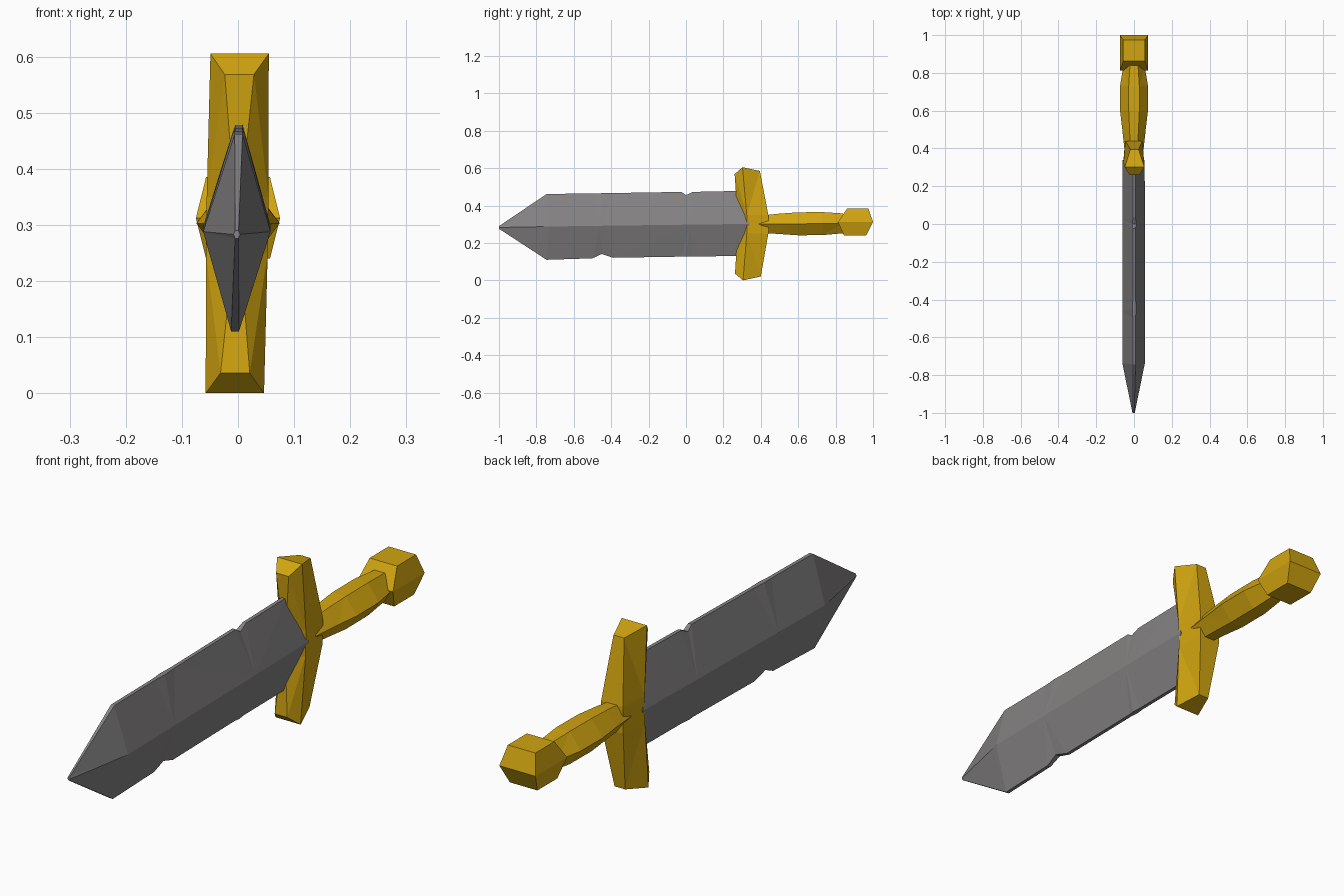
import bpy, bmesh


def material(name, rgb):
    m = bpy.data.materials.new(name)
    m.diffuse_color = (*rgb, 1)
    return m


gold = material("gold", (0.64, 0.375, 0.005))
steel = material("dark steel", (0.235, 0.225, 0.225))


def loft(name, rings, mat, lean=0.0):
    """Skin a list of equal-length point rings into a closed flat-shaded solid."""
    bm = bmesh.new()
    vs = [[bm.verts.new((x + lean * (z - 0.4), y, z)) for x, y, z in r] for r in rings]
    n = len(rings[0])
    for a, b in zip(vs, vs[1:]):
        for i in range(n):
            j = (i + 1) % n
            bm.faces.new((a[i], a[j], b[j], b[i]))
    bm.faces.new(vs[0])
    bm.faces.new(vs[-1])
    bmesh.ops.remove_doubles(bm, verts=bm.verts, dist=0.0005)
    bmesh.ops.triangulate(bm, faces=[f for f in bm.faces if len(f.verts) > 3])
    bmesh.ops.recalc_face_normals(bm, faces=bm.faces)
    me = bpy.data.meshes.new(name)
    bm.to_mesh(me)
    bm.free()
    me.materials.append(mat)
    ob = bpy.data.objects.new(name, me)
    bpy.context.collection.objects.link(ob)
    return ob


# Blade: edge y, ridge y, top z, ridge z, bottom z, ridge half width, edge half width
blade = [
    (-1.0, -1.0, 0.290, 0.283, 0.276, 0.006, 0.003),
    (-0.745, -0.735, 0.462, 0.288, 0.110, 0.060, 0.007),
    (-0.50, -0.46, 0.465, 0.292, 0.118, 0.060, 0.007),
    (-0.45, -0.46, 0.466, 0.292, 0.141, 0.060, 0.010),
    (-0.39, -0.46, 0.467, 0.292, 0.121, 0.060, 0.007),
    (-0.025, 0.02, 0.473, 0.298, 0.127, 0.060, 0.007),
    (0.0, 0.02, 0.456, 0.298, 0.127, 0.060, 0.010),
    (0.035, 0.02, 0.473, 0.298, 0.128, 0.060, 0.007),
    (0.27, 0.34, 0.478, 0.302, 0.130, 0.058, 0.007),
]
loft("blade", [[(e, y, t), (r, ry, m), (e, y, b), (-e, y, b), (-r, ry, m), (-e, y, t)]
               for y, ry, t, m, b, r, e in blade], steel, 0.018)


# Crossguard: six-sided bar running up, each station is front, side and back (half x, y, z)
def guard_ring(f, s, b):
    return [(k * x, y, z) for k, pts in ((1, (f, s, b)), (-1, (b, s, f))) for x, y, z in pts]


loft("crossguard", [
    guard_ring((0.026, 0.262, 0.036), (0.052, 0.305, 0.0), (0.022, 0.400, 0.021)),
    guard_ring((0.006, 0.275, 0.25), (0.055, 0.325, 0.25), (0.045, 0.440, 0.25)),
    guard_ring((0.006, 0.275, 0.35), (0.055, 0.325, 0.35), (0.045, 0.440, 0.35)),
    guard_ring((0.026, 0.260, 0.568), (0.052, 0.302, 0.605), (0.022, 0.395, 0.585)),
], gold, 0.014)

# Grip: swelling six-sided handle; y, half width, bottom z, top z
grip = [(0.39, 0.050, 0.255, 0.345), (0.50, 0.062, 0.248, 0.357), (0.60, 0.074, 0.241, 0.364),
        (0.73, 0.074, 0.242, 0.365), (0.84, 0.056, 0.252, 0.358)]
loft("grip", [[(w * 0.38, y, t), (w, y, (t + b) / 2), (w * 0.38, y, b),
               (-w * 0.38, y, b), (-w, y, (t + b) / 2), (-w * 0.38, y, t)]
              for y, w, b, t in grip], gold)

# Pommel: square block widest at mid height
pommel = [(0.240, 0.057, 0.845, 0.963), (0.312, 0.075, 0.812, 1.0), (0.385, 0.057, 0.862, 0.975)]
loft("pommel", [[(-w, y0, z), (w, y0, z), (w, y1, z), (-w, y1, z)]
                for z, w, y0, y1 in pommel], gold)
